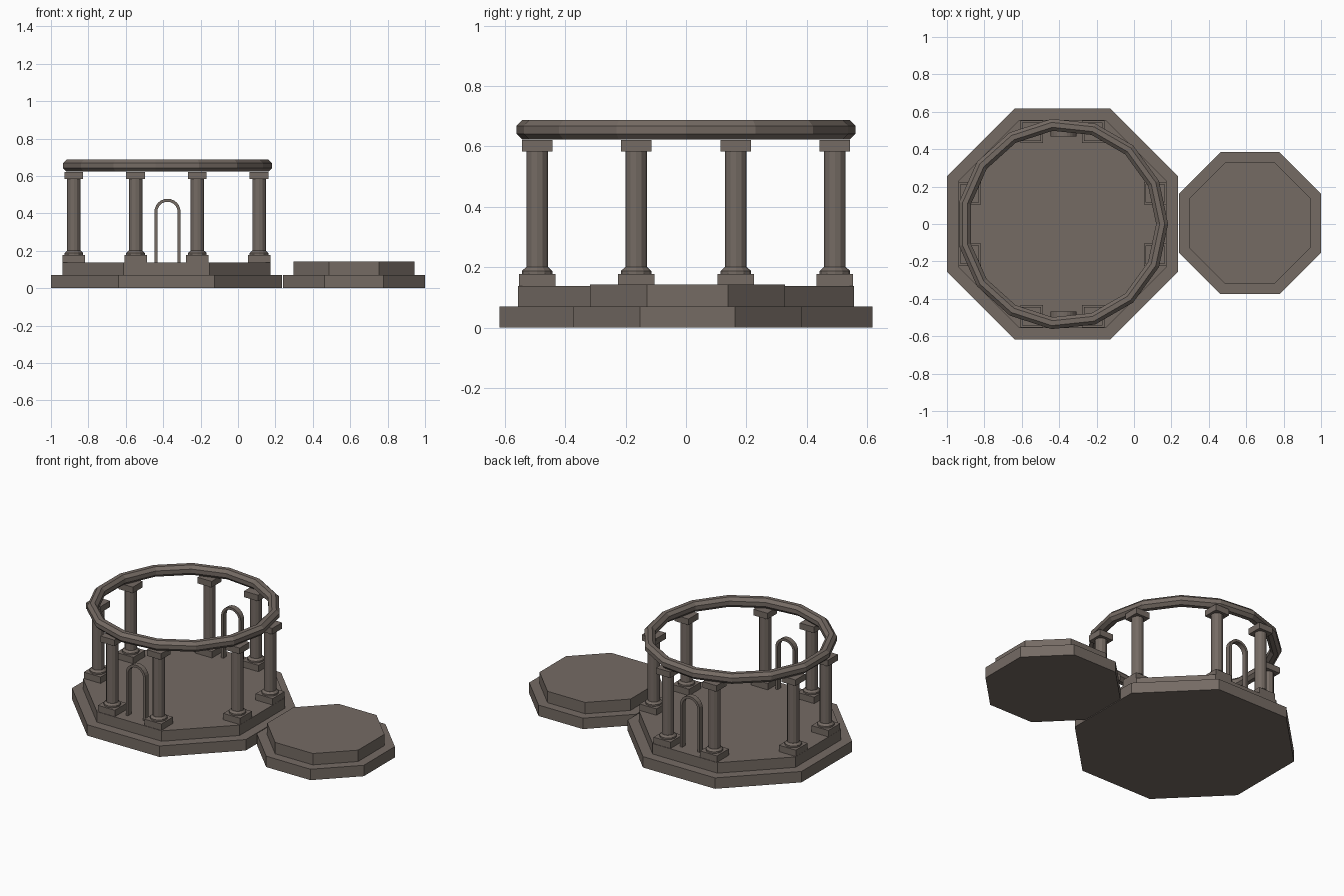
import bpy, bmesh, math
from mathutils import Matrix

if "Cube" in bpy.data.objects:
    bpy.data.objects.remove(bpy.data.objects["Cube"])

CX = -0.3825  # pavilion centre

stone = bpy.data.materials.new("warm_grey_stone")
stone.diffuse_color = (0.178, 0.147, 0.127, 1)
stone.use_nodes = True
stone.node_tree.nodes["Principled BSDF"].inputs["Base Color"].default_value = stone.diffuse_color


def finish(name, bm):
    bmesh.ops.recalc_face_normals(bm, faces=bm.faces)
    me = bpy.data.meshes.new(name)
    bm.to_mesh(me)
    bm.free()
    me.materials.append(stone)
    ob = bpy.data.objects.new(name, me)
    bpy.context.collection.objects.link(ob)
    return ob


def drum(bm, x, y, z0, z1, r0, r1, n, turn=0.0):
    """Straight or tapered prism."""
    m = Matrix.Translation((x, y, (z0 + z1) / 2)) @ Matrix.Rotation(turn, 4, 'Z')
    bmesh.ops.create_cone(bm, cap_ends=True, segments=n, radius1=r0,
                          radius2=r1, depth=z1 - z0, matrix=m)


def octagon(name, x, y, apothem, z0, z1):
    bm = bmesh.new()
    r = apothem / math.cos(math.pi / 8)
    drum(bm, x, y, z0, z1, r, r, 8, math.pi / 8)
    finish(name, bm)


def block(bm, x, y, w, z0, z1):
    m = Matrix.Translation((x, y, (z0 + z1) / 2)) @ Matrix.Diagonal((w, w, z1 - z0, 1))
    bmesh.ops.create_cube(bm, size=1, matrix=m)


# stepped platforms
octagon("main_lower_step", CX, 0, 0.6175, 0, 0.07)
octagon("main_upper_step", CX, 0, 0.556, 0.07, 0.137)
octagon("side_lower_step", 0.62, 0.005, 0.38, 0, 0.07)
octagon("side_upper_step", 0.62, 0.005, 0.323, 0.07, 0.143)


# columns: two on each of the four straight sides
def column(name, x, y):
    bm = bmesh.new()
    block(bm, x, y, 0.12, 0.137, 0.178)
    drum(bm, x, y, 0.178, 0.188, 0.05, 0.05, 12)
    drum(bm, x, y, 0.188, 0.2, 0.05, 0.037, 12)
    drum(bm, x, y, 0.2, 0.583, 0.036, 0.036, 12)
    block(bm, x, y, 0.1, 0.583, 0.622)
    finish(name, bm)


for side in (-1, 1):
    for off in (-0.165, 0.165):
        column("column", CX + off, side * 0.493)
        column("column", CX + side * 0.495, off)

# roof ring: 15 sided, octagonal section
bm = bmesh.new()
N, M, R, r = 15, 8, 0.533, 0.0346
rings = []
for i in range(N):
    a = 2 * math.pi * i / N
    ring = []
    for j in range(M):
        b = 2 * math.pi * (j + 0.5) / M
        d = R + r * math.cos(b)
        ring.append(bm.verts.new((CX + d * math.cos(a), d * math.sin(a),
                                  0.655 + r * math.sin(b))))
    rings.append(ring)
for i in range(N):
    p, q = rings[i], rings[(i + 1) % N]
    for j in range(M):
        k = (j + 1) % M
        bm.faces.new((p[j], q[j], q[k], p[k]))
finish("roof_ring", bm)


# slim arches at front and back
def arch(name, y0, y1):
    bm = bmesh.new()
    zc, ro, ri, cx = 0.408, 0.07, 0.054, -0.377
    path = [(1, 0, 0.137)]
    path += [(math.cos(math.pi * i / 12), math.sin(math.pi * i / 12), zc) for i in range(13)]
    path += [(-1, 0, 0.137)]
    secs = [[bm.verts.new((cx + c * rad, y, z + s * rad))
             for rad, y in ((ro, y0), (ro, y1), (ri, y1), (ri, y0))]
            for c, s, z in path]
    for p, q in zip(secs, secs[1:]):
        for j in range(4):
            k = (j + 1) % 4
            bm.faces.new((p[j], q[j], q[k], p[k]))
    bm.faces.new(secs[0])
    bm.faces.new(secs[-1])
    finish(name, bm)


arch("front_arch", -0.5, -0.467)
arch("back_arch", 0.467, 0.5)
